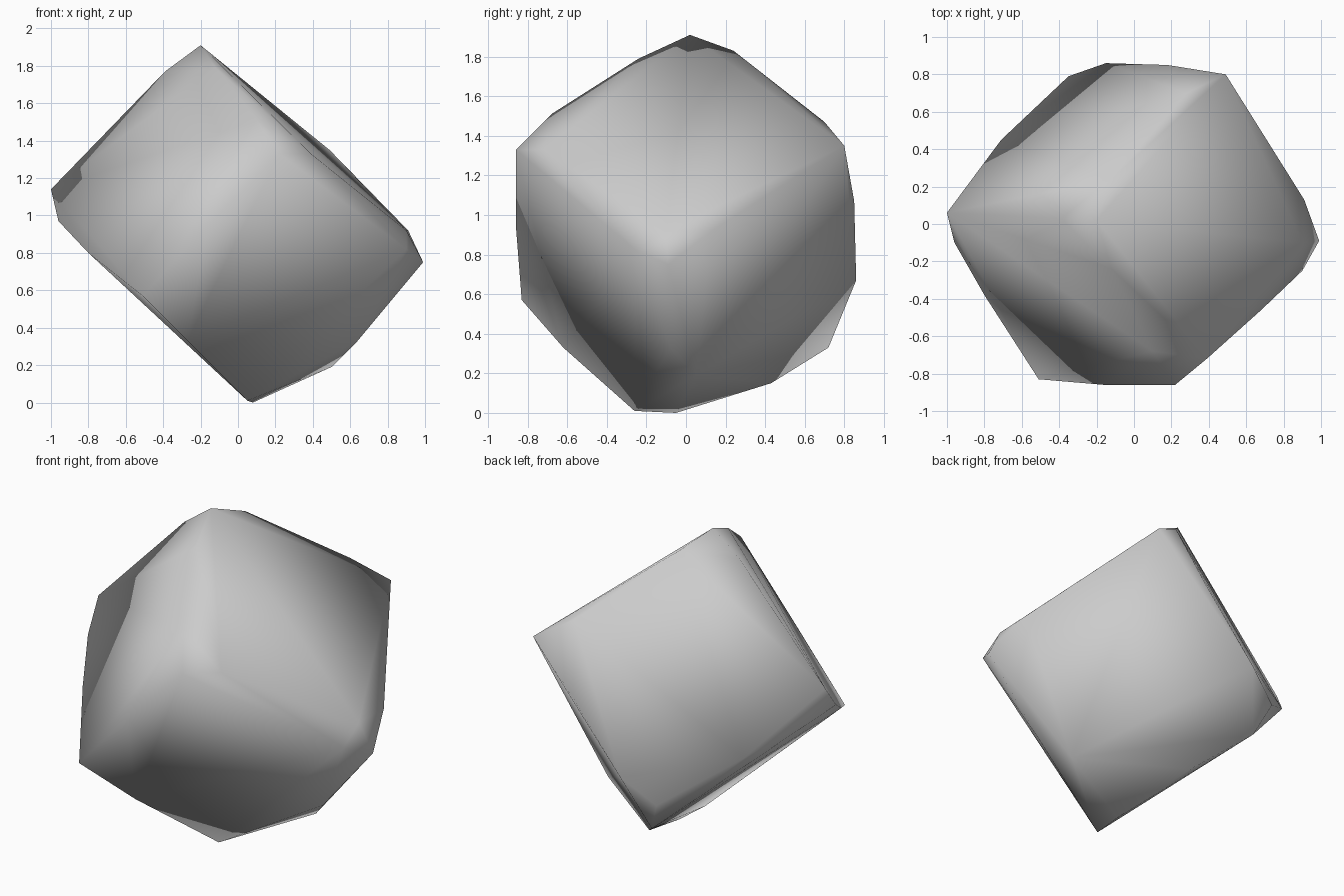
import bpy
import bmesh
from mathutils import Vector

# Remove the default object only
default_cube = bpy.data.objects.get("Cube")
if default_cube:
    bpy.data.objects.remove(default_cube, do_unlink=True)


def flat_material(name, colour):
    """One plain material, shown alike in the viewport and in a render."""
    material = bpy.data.materials.new(name)
    material.use_nodes = True
    material.diffuse_color = colour
    shader = next(n for n in material.node_tree.nodes if n.type == 'BSDF_PRINCIPLED')
    shader.inputs["Base Color"].default_value = colour
    shader.inputs["Roughness"].default_value = 0.8
    return material


def hull_object(name, points, material):
    """Wrap a closed, smooth shaded skin around the given points."""
    bm = bmesh.new()
    for point in points:
        bm.verts.new(Vector(point))
    result = bmesh.ops.convex_hull(bm, input=bm.verts)
    unused = {e for e in result["geom_interior"] + result["geom_unused"]
              if isinstance(e, bmesh.types.BMVert)}
    bmesh.ops.delete(bm, geom=list(unused), context='VERTS')
    bmesh.ops.recalc_face_normals(bm, faces=bm.faces)
    for face in bm.faces:
        face.smooth = True
    mesh = bpy.data.meshes.new(name)
    bm.to_mesh(mesh)
    bm.free()
    mesh.materials.append(material)
    rock = bpy.data.objects.new(name, mesh)
    bpy.context.collection.objects.link(rock)
    return rock


# A tilted block of stone: the worn corners, then the chips along its edges
corners = {
    "top": [(-.2, .02, 1.91), (-.12, .24, 1.83), (-.12, -.24, 1.79), (-.39, .03, 1.77)],
    "left": [(-1, .06, 1.14), (-.96, -.1, .97), (-.8, -.38, .8)],
    "right": [(.91, .13, .92), (.9, -.1, .92), (.99, -.09, .75), (.9, -.25, .82)],
    "bottom": [(.08, -.05, 0), (.05, -.26, .01)],
    "front_upper": [(.22, -.86, 1.33), (.39, -.72, 1.33), (.1, -.68, 1.51)],
    "front_lower": [(-.51, -.83, .57), (-.16, -.86, .95)],
    "back_upper": [(.49, .8, 1.35), (.28, .7, 1.47), (.18, .85, 1.07)],
    "back_lower": [(-.15, .86, .67), (-.35, .79, .52), (-.27, .72, .33)],
}
edge_chips = {
    "left_to_top": [(-.86, .05, 1.28)],
    "left_to_back": [(-.71, .45, .78)],
    "front_to_right": [(.68, -.46, 1.05)],
    "front_to_bottom": [(-.27, -.62, .33)],
    "back_to_bottom": [(-.05, .43, .15)],
    "right_to_bottom": [(.64, -.08, .33), (.5, .05, .19)],
}

outline = [point for group in (corners, edge_chips)
           for cluster in group.values() for point in cluster]
stone_grey = flat_material("stone_grey", (0.6, 0.6, 0.6, 1))
hull_object("boulder", outline, stone_grey)
